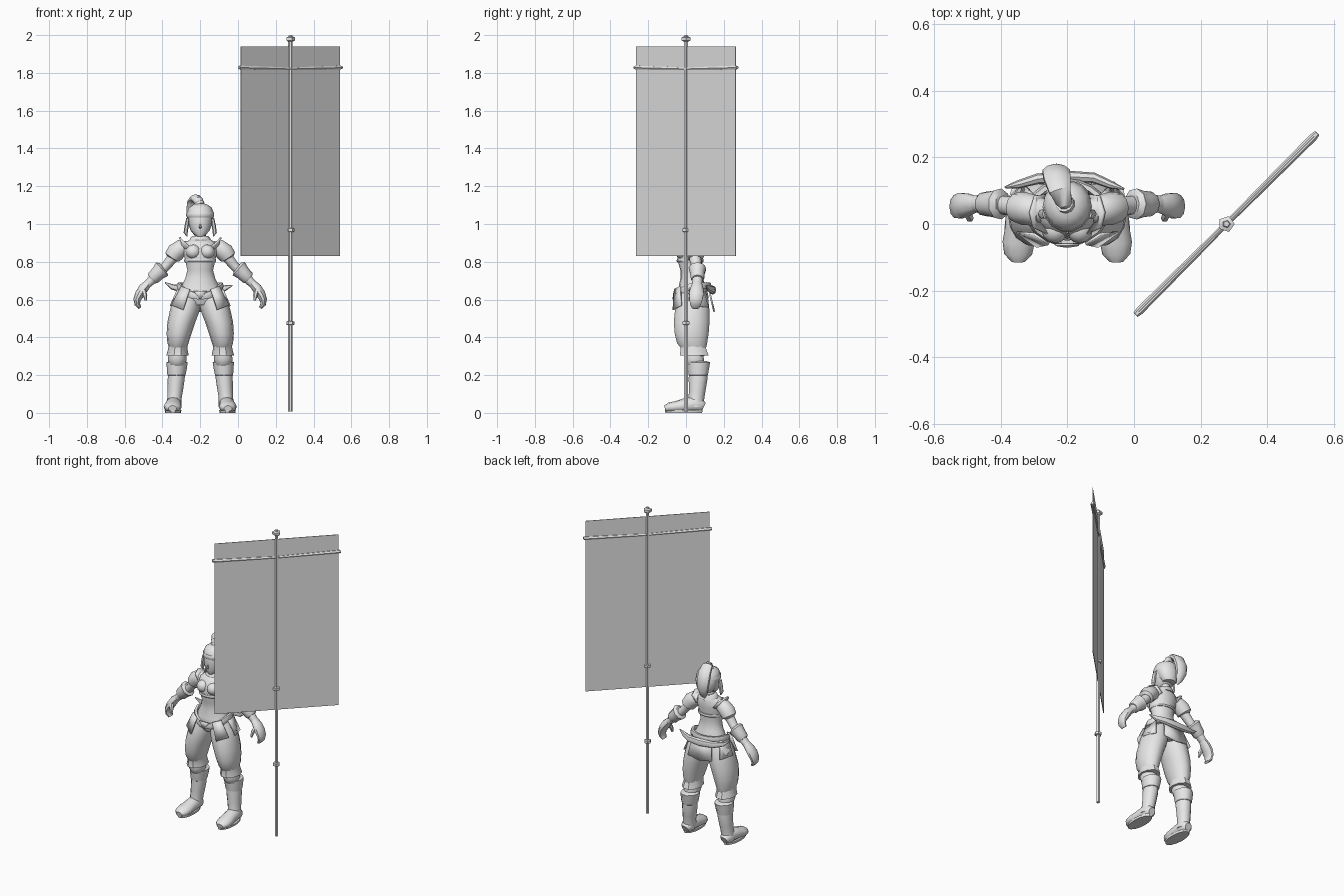
import bpy, bmesh, math
from mathutils import Vector

CX = -0.2  # figure centre line
clay = bpy.data.materials.new("light grey")
clay.diffuse_color = (0.8, 0.8, 0.8, 1)
X, Y, Z = Vector((1, 0, 0)), Vector((0, 1, 0)), Vector((0, 0, 1))


def finish(name, bm):
    bmesh.ops.recalc_face_normals(bm, faces=bm.faces)
    me = bpy.data.meshes.new(name)
    bm.to_mesh(me)
    bm.free()
    me.materials.append(clay)
    ob = bpy.data.objects.new(name, me)
    bpy.context.collection.objects.link(ob)
    return ob


def loft(name, rings, n=12, ref=Y, s=1, cx=CX, level=False, closed=False):
    """Skin elliptical rings (x, y, z, a, b) along their path."""
    pts = [Vector((r[0] * s + cx, r[1], r[2])) for r in rings]
    m = len(pts)
    bm = bmesh.new()
    loops = []
    for i, r in enumerate(rings):
        if closed:
            t = pts[(i + 1) % m] - pts[i - 1]
        else:
            t = pts[min(i + 1, m - 1)] - pts[max(i - 1, 0)]
        t.normalize()
        u = X if level else t.cross(ref).normalized()
        v = Y if level else t.cross(u).normalized()
        loops.append([bm.verts.new(pts[i] + u * r[3] * math.cos(k * math.tau / n)
                                   + v * r[4] * math.sin(k * math.tau / n)) for k in range(n)])
    for i in range(m if closed else m - 1):
        a, b = loops[i], loops[(i + 1) % m]
        for k in range(n):
            bm.faces.new((a[k], a[(k + 1) % n], b[(k + 1) % n], b[k]))
    if not closed:
        bm.faces.new(loops[0])
        bm.faces.new(loops[-1])
    return finish(name, bm)


def plate(name, pts, s=1, thick=0.008):
    bm = bmesh.new()
    bm.faces.new([bm.verts.new((p[0] * s + CX, p[1], p[2])) for p in pts])
    ob = finish(name, bm)
    mod = ob.modifiers.new("thickness", "SOLIDIFY")
    mod.thickness, mod.offset = thick, 0


def ball(name, x, y, z, rx, ry, rz):
    bm = bmesh.new()
    bmesh.ops.create_uvsphere(bm, u_segments=12, v_segments=8, radius=1)
    for v in bm.verts:
        v.co = Vector((v.co.x * rx + x + CX, v.co.y * ry + y, v.co.z * rz + z))
    finish(name, bm)


# Torso, neck and head
loft("torso", [(0, .035, .57, .07, .065), (0, .035, .61, .125, .085), (0, .035, .66, .105, .075),
               (0, .03, .71, .08, .06), (0, .025, .755, .068, .055), (0, .02, .81, .08, .065),
               (0, .025, .86, .092, .068), (0, .035, .9, .085, .055), (0, .045, .922, .045, .04)],
     16, level=True)
loft("neck", [(0, .045, .9, .04, .038), (0, .045, .925, .03, .03), (0, .045, .98, .03, .03)], level=True)
loft("collar", [(0, .045, .905, .062, .052), (0, .045, .93, .05, .045), (0, .045, .937, .04, .04)], level=True)
loft("head", [(0, .005, .934, .014, .012), (0, .018, .945, .032, .03), (0, .035, .965, .05, .052),
              (0, .045, 1.0, .062, .067), (0, .05, 1.04, .066, .07), (0, .052, 1.075, .06, .064),
              (0, .055, 1.1, .035, .04)], 14, level=True)
loft("hair", [(0, .085, .965, .04, .035), (0, .08, .99, .06, .05), (0, .073, 1.03, .07, .058),
              (0, .054, 1.06, .071, .073), (0, .054, 1.088, .06, .064), (0, .056, 1.104, .036, .04),
              (0, .058, 1.11, .012, .015)], 14, level=True)
loft("headband", [(0, .052, 1.035, .07, .072), (0, .052, 1.042, .074, .076), (0, .052, 1.056, .074, .076),
                  (0, .052, 1.063, .07, .072)], 14, level=True)
loft("nose", [(0, -.025, 1.0, .003, .003), (0, -.03, .983, .007, .008), (0, -.022, .977, .004, .004)], 6, level=True)
loft("ponytail", [(0, .055, 1.09, .02, .02), (-.01, .068, 1.125, .024, .026), (-.022, .1, 1.135, .022, .034),
                  (-.03, .135, 1.11, .024, .042), (-.033, .155, 1.06, .026, .043),
                  (-.032, .157, 1.01, .024, .036), (-.028, .145, .965, .015, .022),
                  (-.025, .13, .94, .003, .004)], 10, ref=X)
loft("hair_tie", [(-.003, .058, 1.1, .028, .028), (-.008, .063, 1.114, .028, .028)], 10, ref=X)

# Belt dipping to a point at the front, and a narrow band under the bust
belt = []
for k in range(20):
    a = k * math.tau / 20
    dip = max(0, -math.sin(a))
    belt.append((.112 * math.cos(a), .035 + .088 * math.sin(a), .672 - .055 * dip ** 1.5, .013, .02))
loft("belt", belt, 6, ref=Z, closed=True)
loft("bodice_hem", [(0, .022, .795, .079, .066), (0, .022, .803, .085, .072), (0, .022, .815, .084, .07)],
     16, level=True)
plate("belt_point", [(-.035, -.062, .645), (.035, -.062, .645), (0, -.068, .6)])

# Curved sheath across the lower back
loft("back_sheath", [(-.186, .11, .69, .003, .003), (-.15, .118, .668, .014, .012), (-.09, .135, .655, .021, .016),
                     (0, .142, .65, .024, .018), (.08, .138, .652, .021, .016), (.13, .118, .66, .016, .012),
                     (.17, .105, .675, .003, .003)], 8)
plate("back_flap", [(-.07, .12, .66), (.07, .12, .66), (.085, .145, .55), (0, .15, .535), (-.085, .145, .55)])

for s, side in ((-1, "right"), (1, "left")):
    # Upper body details
    ball(side + "_bust", s * .037, -.018, .853, .04, .04, .038)
    loft(side + "_ear_lock", [(.066, .03, 1.03, .008, .014), (.072, .03, .99, .011, .015),
                              (.077, .03, .955, .011, .014), (.07, .028, .935, .003, .004)], 6, s=s)
    plate(side + "_collar_wing", [(.05, -.035, .87), (.1, -.01, .915), (.11, .035, .928), (.095, .085, .91),
                                  (.06, .09, .87), (.088, .035, .845)], s, .01)

    # Sleeve, arm, flared cuff and hand
    loft(side + "_sleeve", [(.07, .04, .875, .035, .035), (.1, .042, .872, .046, .046), (.13, .046, .85, .049, .05),
                            (.148, .05, .825, .044, .046), (.152, .05, .818, .03, .03)], s=s)
    loft(side + "_arm", [(.12, .046, .855, .032, .034), (.155, .05, .81, .028, .031), (.18, .055, .778, .025, .028),
                         (.21, .058, .75, .026, .028), (.25, .06, .71, .026, .028), (.283, .06, .677, .02, .025)], s=s)
    loft(side + "_cuff", [(.195, .06, .768, .034, .034), (.203, .06, .762, .049, .047), (.225, .06, .74, .04, .04),
                          (.25, .06, .715, .037, .037), (.258, .06, .708, .03, .03)], 9, s=s)
    loft(side + "_hand", [(.272, .06, .69, .02, .024), (.3, .058, .66, .026, .035), (.32, .055, .63, .025, .04),
                          (.334, .052, .6, .02, .036), (.333, .05, .575, .015, .03), (.318, .05, .555, .008, .02)],
         10, s=s)
    loft(side + "_thumb", [(.3, .035, .65, .013, .014), (.292, .018, .622, .012, .013),
                           (.288, .014, .595, .006, .007)], 6, s=s)

    # Hip panels
    plate(side + "_hip_panel", [(.055, -.06, .655), (.1, -.03, .67), (.152, -.025, .57), (.09, -.068, .545)], s)
    plate(side + "_side_panel", [(.112, .015, .67), (.1, .085, .67), (.13, .12, .56), (.158, .03, .565)], s)

    # Baggy trouser leg gathered below the knee
    loft(side + "_trouser", [(.055, .035, .645, .055, .07), (.068, .035, .6, .076, .085), (.082, .033, .54, .079, .094),
                             (.1, .03, .48, .074, .097), (.112, .03, .42, .066, .092), (.118, .032, .37, .056, .082),
                             (.118, .04, .34, .046, .067)], 14, s=s, level=True)
    loft(side + "_trouser_hem", [(.118, .035, .355, .05, .07), (.119, .04, .335, .052, .072),
                                 (.12, .043, .305, .059, .08), (.12, .045, .302, .04, .05)], 10, s=s, level=True)
    # Knee guard, shin, boot cuff
    loft(side + "_knee_guard", [(.12, .04, .315, .046, .052), (.122, .042, .285, .05, .056),
                                (.122, .05, .255, .044, .05), (.122, .05, .245, .035, .04)], 10, s=s, level=True)
    loft(side + "_boot_cuff", [(.122, .065, .275, .04, .045), (.122, .067, .268, .056, .064),
                               (.124, .066, .235, .053, .059), (.126, .065, .2, .048, .053),
                               (.126, .065, .193, .038, .042)], 10, s=s, level=True)
    loft(side + "_boot", [(.123, .065, .25, .042, .047), (.127, .064, .18, .045, .05), (.132, .06, .12, .041, .044),
                          (.136, .055, .08, .038, .042), (.14, .05, .03, .042, .044)], s=s, level=True)
    # Foot runs heel to toe
    loft(side + "_foot", [(.14, .094, .03, .024, .022), (.14, .08, .037, .035, .036), (.141, .04, .045, .043, .042),
                          (.143, -.01, .039, .037, .043), (.146, -.055, .032, .03, .048),
                          (.147, -.09, .028, .026, .042), (.147, -.112, .023, .016, .022)], 12, ref=X, s=s)
    loft(side + "_sole", [(.144, -.012, 0, .042, .1), (.144, -.012, .014, .044, .102)], 14, s=s, level=True)

# Banner stand: pole, rings, finial
PX = 0.277
loft("pole", [(0, 0, .008, .011, .011), (0, 0, 1.975, .011, .011)], 6, cx=PX, level=True)
for i, z in enumerate((.475, .968)):
    loft("pole_ring_%d" % (i + 1), [(0, 0, z - .011, .012, .012), (0, 0, z - .008, .021, .021),
                                    (0, 0, z + .008, .021, .021), (0, 0, z + .011, .012, .012)], 6, cx=PX, level=True)
loft("finial", [(0, 0, 1.965, .014, .014), (0, 0, 1.972, .025, .025), (0, 0, 1.988, .025, .025),
                (0, 0, 1.993, .012, .012), (0, 0, 2.0, .009, .009)], 5, cx=PX, level=True)
# Diagonal crossbar, slimmer at the middle
loft("crossbar", [(d, d, z, r, r) for d, z, r in
                  ((-.272, 1.829, .009), (-.26, 1.828, .012), (-.1, 1.824, .01), (0, 1.821, .008),
                   (.1, 1.824, .01), (.26, 1.828, .012), (.272, 1.829, .009))], 6, ref=Z, cx=PX)
# Banner cloth
bm = bmesh.new()
e, h = .263, .0012
foot = [(-e - h, -e + h), (-e + h, -e - h), (e + h, e - h), (e - h, e + h)]
lo = [bm.verts.new((PX + x, y, .83)) for x, y in foot]
hi = [bm.verts.new((PX + x, y, 1.94)) for x, y in foot]
bm.faces.new(lo)
bm.faces.new(hi)
for k in range(4):
    bm.faces.new((lo[k], lo[(k + 1) % 4], hi[(k + 1) % 4], hi[k]))
finish("banner_cloth", bm)

# Smooth shading with crisp edges kept
for ob in bpy.data.objects:
    ob.select_set(True)
bpy.context.view_layer.objects.active = bpy.data.objects["torso"]
bpy.ops.object.shade_smooth_by_angle(angle=math.radians(42))
